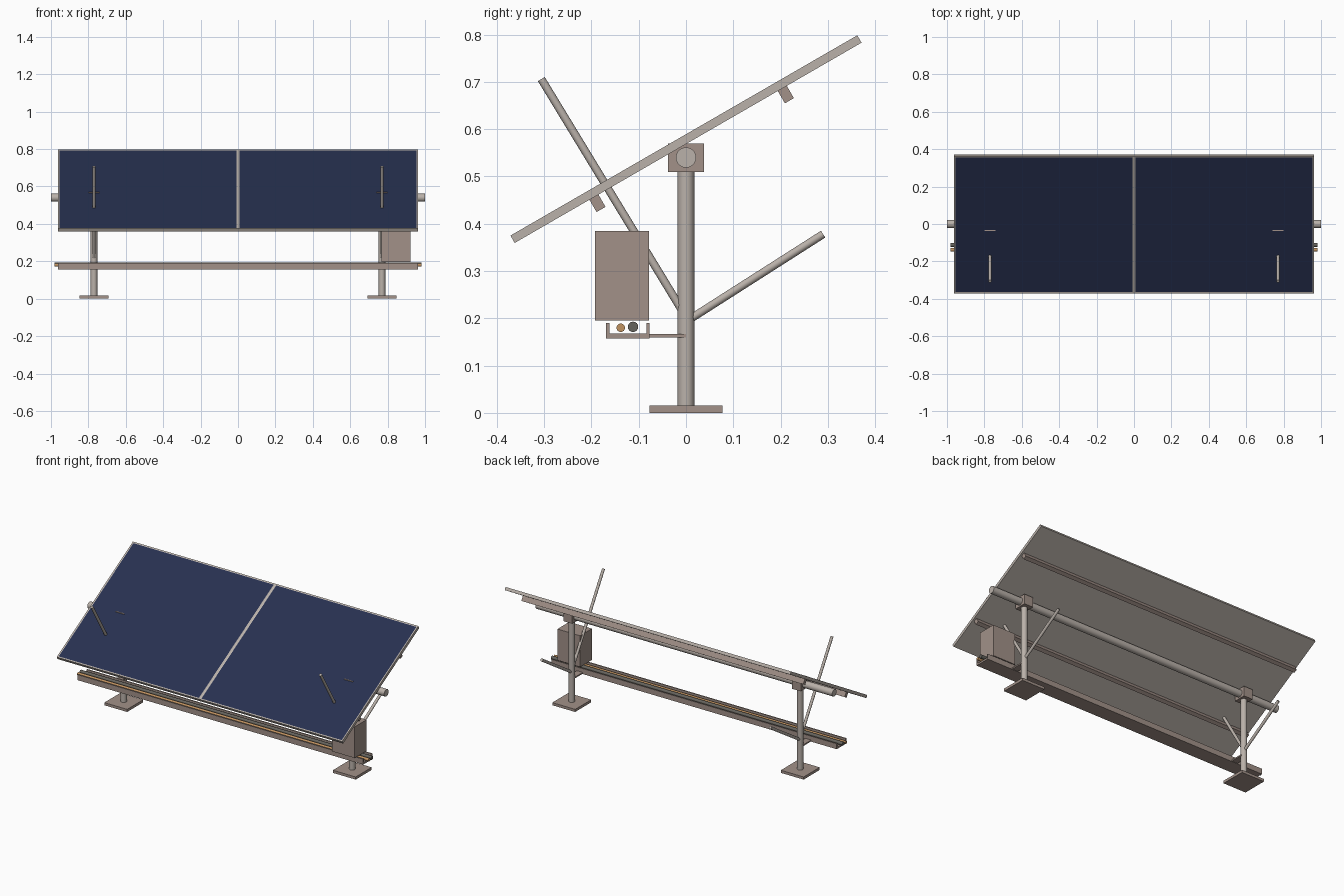
import bpy, bmesh, math
from mathutils import Vector, Matrix

if "Cube" in bpy.data.objects:
    bpy.data.objects.remove(bpy.data.objects["Cube"])


def material(name, rgb):
    m = bpy.data.materials.new(name)
    m.diffuse_color = (*rgb, 1)
    m.use_nodes = True
    m.node_tree.nodes["Principled BSDF"].inputs["Base Color"].default_value = m.diffuse_color
    return m


METAL = material("light_metal", (0.49, 0.44, 0.40))
STEEL = material("warm_steel", (0.36, 0.285, 0.25))
GLASS = material("navy_glass", (0.020, 0.030, 0.080))
COPPER = material("copper_orange", (0.53, 0.29, 0.12))
DARK = material("dark_grey", (0.13, 0.125, 0.11))

TILT = math.radians(30)
PIVOT = Vector((0, 0, 0.579))
ROT = Matrix.Rotation(TILT, 4, 'X')


def finish(name, bm, *mats):
    me = bpy.data.meshes.new(name)
    bm.to_mesh(me)
    bm.free()
    ob = bpy.data.objects.new(name, me)
    bpy.context.collection.objects.link(ob)
    for m in mats:
        me.materials.append(m)
    return ob


def box_mesh(size, centre):
    bm = bmesh.new()
    bmesh.ops.create_cube(bm, size=1)
    bmesh.ops.scale(bm, vec=size, verts=bm.verts)
    bmesh.ops.translate(bm, vec=centre, verts=bm.verts)
    return bm


def box(name, mat, x, y, z):
    """Box from (min, max) pairs."""
    size = [b - a for a, b in (x, y, z)]
    centre = [(a + b) / 2 for a, b in (x, y, z)]
    return finish(name, box_mesh(size, centre), mat)


def rod(name, mat, a, b, r, sides=24):
    """Round bar between two points."""
    a, b = Vector(a), Vector(b)
    bm = bmesh.new()
    bmesh.ops.create_cone(bm, cap_ends=True, segments=sides, radius1=r, radius2=r,
                          depth=(b - a).length)
    q = (b - a).to_track_quat('Z', 'Y').to_matrix().to_4x4()
    bm.transform(Matrix.Translation((a + b) / 2) @ q)
    ob = finish(name, bm, mat)
    bpy.ops.object.select_all(action='DESELECT')
    ob.select_set(True)
    bpy.context.view_layer.objects.active = ob
    bpy.ops.object.shade_smooth_by_angle(angle=math.radians(40))
    return ob


def tilt(ob):
    ob.matrix_world = Matrix.Translation(PIVOT) @ ROT


# two framed panels, glass inset slightly below the rim
for side, cx in (("left", -0.481), ("right", 0.481)):
    bm = box_mesh((0.962, 0.847, 0.018), (cx, 0, 0))
    bm.normal_update()
    top = max(bm.faces, key=lambda f: f.normal.z)
    bmesh.ops.inset_individual(bm, faces=[top], thickness=0.012, depth=-0.001)
    top.material_index = 1
    tilt(finish(side + "_panel", bm, METAL, GLASS))

# purlins under the panels
for name, u in (("lower", -0.23), ("upper", 0.23)):
    tilt(box(name + "_purlin", STEEL, (-0.95, 0.95), (u - 0.011, u + 0.011), (-0.039, -0.009)))

# torque tube
rod("torque_tube", METAL, (-1, 0, 0.54), (1, 0, 0.54), 0.0215, 32)

# supports: foot, post, bearing, braces and tray arm on each side
for side, x in (("left", -0.77), ("right", 0.77)):
    box(side + "_base_plate", STEEL, (x - 0.077, x + 0.077), (-0.077, 0.077), (0, 0.016))
    rod(side + "_post", METAL, (x, 0, 0.014), (x, 0, 0.53), 0.0175)
    box(side + "_bearing_block", STEEL, (x - 0.03, x + 0.03), (-0.038, 0.038), (0.51, 0.57))
    rod(side + "_front_brace", METAL, (x, 0, 0.203), (x, -0.306, 0.706), 0.0085, 16)
    rod(side + "_rear_brace", METAL, (x, 0, 0.193), (x, 0.29, 0.378), 0.0085, 16)
    box(side + "_tray_arm", STEEL, (x - 0.02, x + 0.02), (-0.08, 0), (0.159, 0.167))

# cable tray as a channel
box("tray_floor", STEEL, (-0.962, 0.962), (-0.169, -0.077), (0.157, 0.168))
box("tray_front_wall", STEEL, (-0.962, 0.962), (-0.169, -0.162), (0.168, 0.19))
box("tray_rear_wall", STEEL, (-0.962, 0.962), (-0.084, -0.077), (0.168, 0.19))

# cables lying in the tray
rod("copper_cable", COPPER, (-0.982, -0.138, 0.18), (0.982, -0.138, 0.18), 0.009, 16)
rod("dark_cable", DARK, (-0.982, -0.112, 0.182), (0.982, -0.112, 0.182), 0.011, 16)

# control box standing over the tray
box("control_box", STEEL, (0.768, 0.921), (-0.192, -0.078), (0.195, 0.385))
